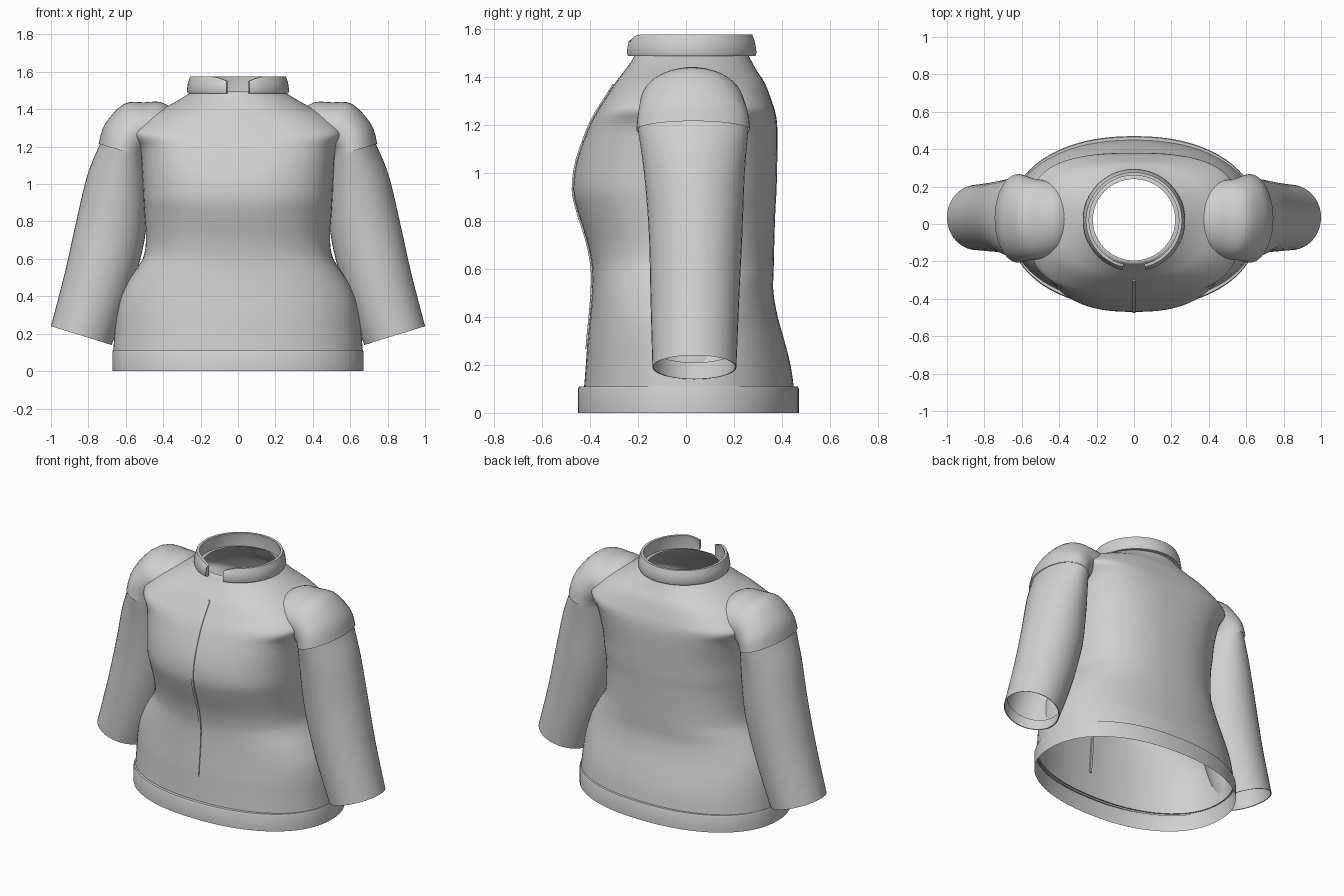
import bpy, math
from mathutils import Vector

if "Cube" in bpy.data.objects:
    bpy.data.objects.remove(bpy.data.objects["Cube"])

cloth = bpy.data.materials.new("light_grey_cloth")
cloth.diffuse_color = (0.63, 0.63, 0.63, 1)
cloth.use_nodes = True
cloth.node_tree.nodes["Principled BSDF"].inputs["Base Color"].default_value = cloth.diffuse_color


def smooth_rows(rows, steps):
    """Catmull-Rom interpolation between rows of numbers."""
    out = []
    for i in range(len(rows) - 1):
        p0, p1 = rows[max(i - 1, 0)], rows[i]
        p2, p3 = rows[i + 1], rows[min(i + 2, len(rows) - 1)]
        for s in range(steps):
            t = s / steps
            out.append([0.5 * (2 * b + (c - a) * t + (2 * a - 5 * b + 4 * c - d) * t * t
                               + (3 * b - a - 3 * c + d) * t ** 3)
                        for a, b, c, d in zip(p0, p1, p2, p3)])
    return out + [list(rows[-1])]


def loft(name, rings, closed=True, caps=False, mirror=False, angle=40):
    """Skin a list of equal-sized point rings."""
    n = len(rings[0])
    verts = [p for r in rings for p in r]
    faces = []
    for k in range(len(rings) - 1):
        for i in range(n if closed else n - 1):
            j = (i + 1) % n
            faces.append((k * n + i, k * n + j, (k + 1) * n + j, (k + 1) * n + i))
    if caps:
        faces.append(tuple(reversed(range(n))))
        faces.append(tuple(range(len(verts) - n, len(verts))))
    mesh = bpy.data.meshes.new(name)
    mesh.from_pydata(verts, [], faces)
    mesh.materials.append(cloth)
    obj = bpy.data.objects.new(name, mesh)
    bpy.context.collection.objects.link(obj)
    if mirror:
        obj.modifiers.new("mirror", "MIRROR").use_mirror_merge = False
    bpy.ops.object.select_all(action='DESELECT')
    obj.select_set(True)
    bpy.context.view_layer.objects.active = obj
    bpy.ops.object.shade_smooth_by_angle(angle=math.radians(angle))
    return obj


def body_ring(row, n=72):
    """Superellipse section: height, half width, front y, back y, exponent."""
    z, w, front, back, e = row
    mid, pts = (front + back) / 2, []
    for i in range(n):
        a = 2 * math.pi * i / n
        c, s = math.cos(a), math.sin(a)
        pts.append((w * math.copysign(abs(c) ** (2 / e), c),
                    mid + (back - front) / 2 * math.copysign(abs(s) ** (2 / e), s), z))
    return pts


def arm_ring(row, n=40):
    """Tilted ellipse: outer x, z, inner x, z, centre y, half depth."""
    ox, oz, ix, iz, yc, yh = row
    pts = []
    for i in range(n):
        a = 2 * math.pi * i / n
        c = math.cos(a)
        pts.append(((ox + ix) / 2 + c * (ox - ix) / 2, yc + yh * math.sin(a),
                    (oz + iz) / 2 + c * (oz - iz) / 2))
    return pts


# Torso: hips, waist, chest, shoulders, neck opening
torso = [
    (0.10, 0.668, -0.425, 0.450, 2.2), (0.20, 0.660, -0.417, 0.435, 2.2),
    (0.30, 0.650, -0.410, 0.410, 2.2), (0.40, 0.628, -0.400, 0.382, 2.2),
    (0.50, 0.575, -0.392, 0.364, 2.3), (0.57, 0.527, -0.390, 0.364, 2.4),
    (0.63, 0.500, -0.395, 0.366, 2.4), (0.72, 0.492, -0.414, 0.368, 2.4),
    (0.84, 0.500, -0.452, 0.372, 2.4), (0.93, 0.506, -0.470, 0.377, 2.5),
    (1.05, 0.512, -0.455, 0.380, 2.6), (1.19, 0.525, -0.405, 0.380, 3.0),
    (1.25, 0.560, -0.375, 0.372, 3.2), (1.29, 0.560, -0.350, 0.360, 3.0),
    (1.37, 0.470, -0.298, 0.330, 2.6), (1.42, 0.370, -0.260, 0.298, 2.3),
    (1.46, 0.300, -0.230, 0.275, 2.1), (1.49, 0.250, -0.212, 0.258, 2.0),
    (1.495, 0.220, -0.195, 0.240, 2.0)]
loft("torso", [body_ring(r) for r in smooth_rows(torso, 3)])

# Hem band with a small ledge on top
hem = [(0.0, 0.672, -0.450, 0.470, 2.2), (0.10, 0.672, -0.450, 0.470, 2.2),
       (0.11, 0.669, -0.445, 0.465, 2.2), (0.11, 0.660, -0.415, 0.440, 2.2)]
loft("hem_band", [body_ring(r) for r in hem])

# Sleeves
sleeve = [
    (1.00, 0.24, 0.675, 0.14, 0.035, 0.175), (0.925, 0.53, 0.57, 0.43, 0.037, 0.185),
    (0.865, 0.80, 0.50, 0.70, 0.040, 0.195), (0.805, 1.05, 0.48, 0.95, 0.035, 0.210),
    (0.735, 1.22, 0.49, 1.14, 0.030, 0.230)]
loft("sleeve", [arm_ring(r) for r in smooth_rows(sleeve, 5)], mirror=True)

# Folded cloth inside the cuffs
cuff = [(0.975, 0.31, 0.665, 0.21, 0.035, 0.168), (0.995, 0.241, 0.68, 0.141, 0.035, 0.170),
        (1.00, 0.24, 0.675, 0.14, 0.035, 0.175)]
loft("cuff_lining", [arm_ring(r) for r in reversed(cuff)], mirror=True).data.flip_normals()

# Puffed shoulder caps overlapping the sleeve tops
shoulder = [
    (0.745, 1.215, 0.49, 1.14, 0.03, 0.237), (0.712, 1.32, 0.48, 1.16, 0.03, 0.230),
    (0.61, 1.428, 0.45, 1.16, 0.025, 0.215), (0.50, 1.437, 0.41, 1.16, 0.025, 0.205),
    (0.41, 1.437, 0.36, 1.16, 0.025, 0.180), (0.33, 1.39, 0.30, 1.16, 0.025, 0.120)]
loft("shoulder_cap", [arm_ring(r) for r in smooth_rows(shoulder, 4)], mirror=True)

# Standing collar, open at the front, its top dipping near the ends
gap, steps, collar = 0.23, 64, []
for k in range(steps + 1):
    a = -math.pi / 2 + gap + (2 * math.pi - 2 * gap) * k / steps
    end = min(k, steps - k) / steps
    top = 1.575 - 0.025 * max(0, 1 - end / 0.07) ** 2
    section = [(0.245, 1.485), (0.268, 1.485), (0.274, 1.50), (0.267, 1.545),
               (0.256, top), (0.240, top), (0.246, 1.54)]
    collar.append([(r * math.cos(a), 0.02 + r * math.sin(a), z) for r, z in section])
loft("collar", [list(reversed(r)) for r in collar], caps=True)

# Front closure strip following the chest line
strip = []
for z, w, front, back, e in smooth_rows(torso, 3):
    if 0.24 < z < 1.385:
        strip.append([(-0.008, front - 0.006, z), (0.008, front - 0.006, z),
                      (0.008, front + 0.008, z), (-0.008, front + 0.008, z)])
loft("front_closure", strip, caps=True)
